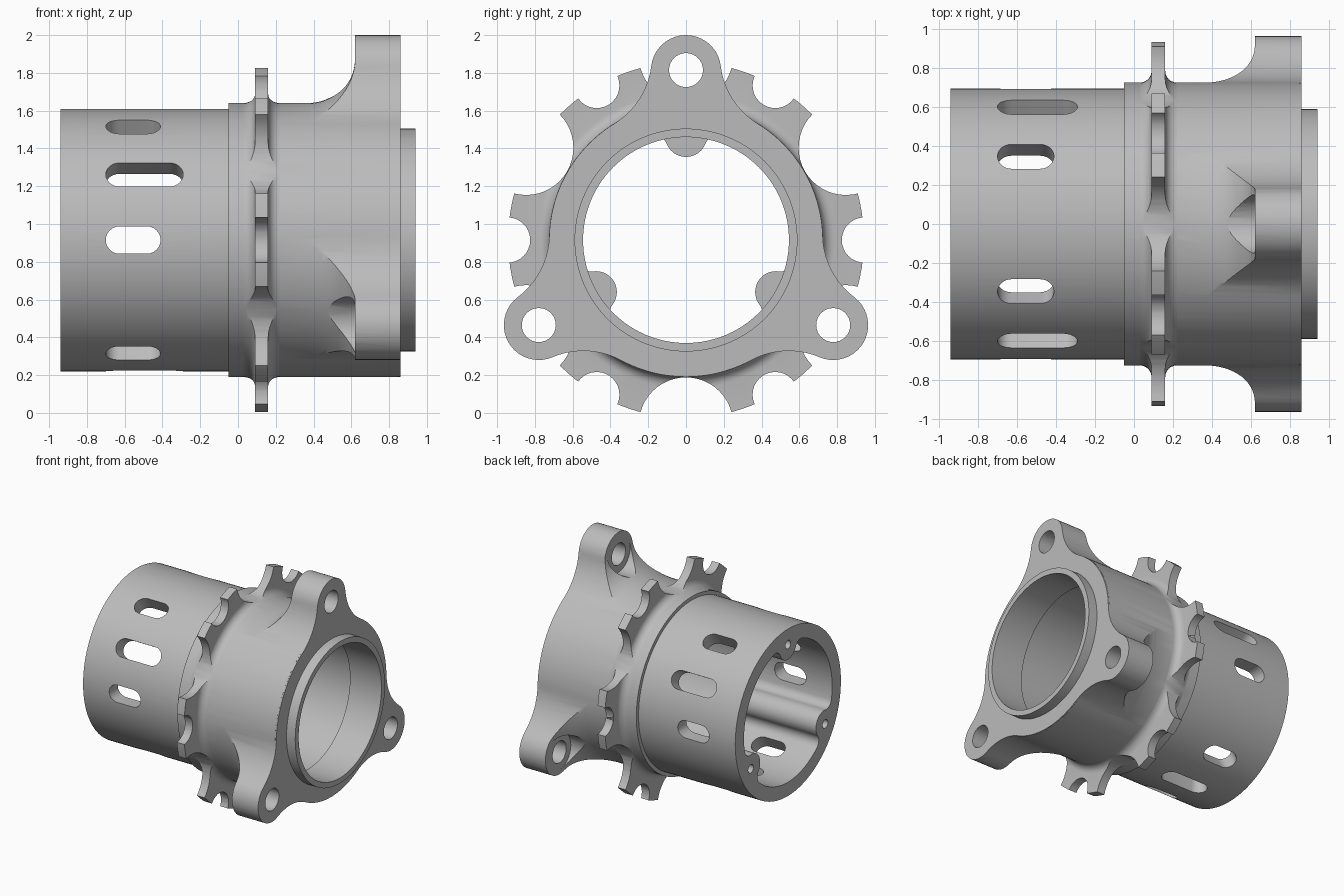
import bpy, bmesh
from math import sin, cos, pi, radians, acos, atan2, hypot
from mathutils import Matrix, Vector

if "Cube" in bpy.data.objects:
    bpy.data.objects.remove(bpy.data.objects["Cube"])

AXIS_Z = 0.915
LOBES = [90, 210, 330]          # flange ears and inner screw bosses
metal = bpy.data.materials.new("grey_metal")
GREY = (0.5, 0.5, 0.5, 1)
metal.diffuse_color = GREY
metal.use_nodes = True
metal.node_tree.nodes["Principled BSDF"].inputs["Base Color"].default_value = GREY


def polar(r, deg):
    return Vector((r * cos(radians(deg)), r * sin(radians(deg))))


def arc(c, r, a0, a1, n):
    """Points on an arc, angles in degrees."""
    return [Vector(c) + polar(r, a0 + (a1 - a0) * i / n) for i in range(n + 1)]


def circle(c, r, n=32):
    return arc(c, r, 0, 360, n)[:-1]


def loft(bm, rings, m=Matrix()):
    """Closed skin over rings given as (x, [(a, b), ...])."""
    loops = [[bm.verts.new(m @ Vector((x, p[0], p[1]))) for p in pts] for x, pts in rings]
    n = len(loops[0])
    for lo, hi in zip(loops, loops[1:]):
        for i in range(n):
            j = (i + 1) % n
            bm.faces.new((lo[i], lo[j], hi[j], hi[i]))
    bm.faces.new(loops[0])
    bm.faces.new(loops[-1])


def prism(bm, pts, lo, hi, m=Matrix()):
    loft(bm, [(lo, pts), (hi, pts)], m)


def lathe(bm, profile, n=120):
    loft(bm, [(x, circle((0, 0), r, n)) for x, r in profile])


def part(name, build):
    bm = bmesh.new()
    build(bm)
    bmesh.ops.recalc_face_normals(bm, faces=bm.faces)
    me = bpy.data.meshes.new(name)
    bm.to_mesh(me)
    bm.free()
    me.materials.append(metal)
    ob = bpy.data.objects.new(name, me)
    ob.location.z = AXIS_Z
    bpy.context.collection.objects.link(ob)
    return ob


def combine(ob, *steps):
    """Apply boolean steps in order and remove the helpers."""
    for op, other in steps:
        other.hide_render = True
        mod = ob.modifiers.new(op, 'BOOLEAN')
        mod.operation, mod.object, mod.solver = op, other, 'EXACT'
    bpy.context.view_layer.update()
    me = bpy.data.meshes.new_from_object(ob.evaluated_get(bpy.context.evaluated_depsgraph_get()))
    ob.modifiers.clear()
    ob.data = me
    for _, other in steps:
        bpy.data.objects.remove(other)
    return ob


def lobed(base, dist, lobe, fillet, sign):
    """Three-lobed outline: lobes outward (sign 1) or bosses inward (sign -1)."""
    d, e = base + sign * fillet, lobe + fillet
    off = acos((d * d + dist * dist - e * e) / (2 * d * dist))
    c = Vector((d * cos(off), d * sin(off)))
    to_lobe = Vector((dist, 0)) - c
    a_lobe = atan2(to_lobe.y, to_lobe.x) * 180 / pi
    a_base = off * 180 / pi + (180 if sign > 0 else 0)
    if sign > 0:
        tip = arc((dist, 0), lobe, 0, a_lobe + 180, 10)
        bend = arc(c, fillet, a_lobe % 360, a_base, 10)
    else:
        tip = arc((dist, 0), lobe, 180, (a_lobe + 180) % 360, 10)
        bend = arc(c, fillet, a_lobe, a_base, 10)
    rest = arc((0, 0), base, off * 180 / pi, 60, 10)
    half = tip + bend[1:] + rest[1:]
    whole = [Vector((p.x, -p.y)) for p in half[:0:-1]] + half
    out = []
    for a in LOBES:
        out += [Matrix.Rotation(radians(a), 2) @ p for p in whole[1:]]
    return out


# barrel with its slightly larger shoulder
body = part("hub_body", lambda b: lathe(b, [
    (-.94, .695), (-.05, .695), (-.05, .725), (.85, .725)]))

# three-eared flange: a flared turning trimmed to the lobed outline
flare = [(p.x, p.y) for p in arc((.37, .975), .25, -86, 0, 14)]
flange = part("flange", lambda b: lathe(b, [(.37, .72)] + flare + [(.62, 1.1), (.86, 1.1)]))
outline = part("flange_outline",
               lambda b: prism(b, lobed(.724, .9, .185, .42, 1), .3, .9))
combine(flange, ('INTERSECT', outline))

# pilot lip
lip = part("pilot_lip", lambda b: lathe(b, [(.8, .59), (.94, .59)]))


# rotor carrier: filleted disc with scallops and open notches
def carrier_disc(b):
    left = arc((.03, .785), .06, -90, 0, 6)
    right = arc((.22, .785), .06, 180, 270, 6)
    lathe(b, [(.03, .7)] + [(p.x, p.y) for p in left] + [(.09, .942), (.16, .942)]
          + [(p.x, p.y) for p in right] + [(.22, .7)])


def carrier_cuts(b):
    for k in range(6):
        prism(b, circle(polar(.977, 30 + 60 * k), .25, 48), 0, .3)


def notch_cuts(b):
    for k in range(6):
        prism(b, circle(polar(.945, 60 * k), .12), 0, .3)


carrier = part("rotor_carrier", carrier_disc)
combine(carrier, ('DIFFERENCE', part("scallops", carrier_cuts)),
        ('DIFFERENCE', part("notches", notch_cuts)))


# slots around the barrel: short, long, short between bosses
def slot_cuts(b):
    r = .0725
    for k in range(12):
        if k % 4 == 3:
            continue
        t = radians(30 * k)
        end = -.29 if k % 4 == 1 else -.41
        pts = arc((-.7 + r, 0), r, 90, 270, 12) + arc((end - r, 0), r, -90, 90, 12)
        m = Matrix(((0, 1, 0, 0), (cos(t), 0, -sin(t), 0),
                    (sin(t), 0, cos(t), 0), (0, 0, 0, 1)))
        prism(b, pts, .4, .8, m)


def at_lobes(dist, r, lo, hi):
    def build(b):
        for a in LOBES:
            prism(b, circle(polar(dist, a), r), lo, hi)
    return build


bore = part("bore", lambda b: lathe(b, [(-.08, .56), (.65, .56), (.65, .545), (1, .545)]))
cavity = part("cavity", lambda b: prism(b, lobed(.58, .55, .11, .07, -1), -1, -.06))
combine(body,
        ('UNION', flange), ('UNION', lip), ('UNION', carrier),
        ('DIFFERENCE', bore), ('DIFFERENCE', cavity),
        ('DIFFERENCE', part("slots", slot_cuts)),
        ('DIFFERENCE', part("bolt_holes", at_lobes(.9, .09, .3, 1))),
        ('DIFFERENCE', part("spot_faces", at_lobes(.9, .15, .3, .62))),
        ('DIFFERENCE', part("screw_holes", at_lobes(.565, .035, -1, -.6))))

# soft shading with crisp machined edges
bpy.context.view_layer.objects.active = body
body.select_set(True)
bpy.ops.object.shade_smooth_by_angle(angle=radians(28))
